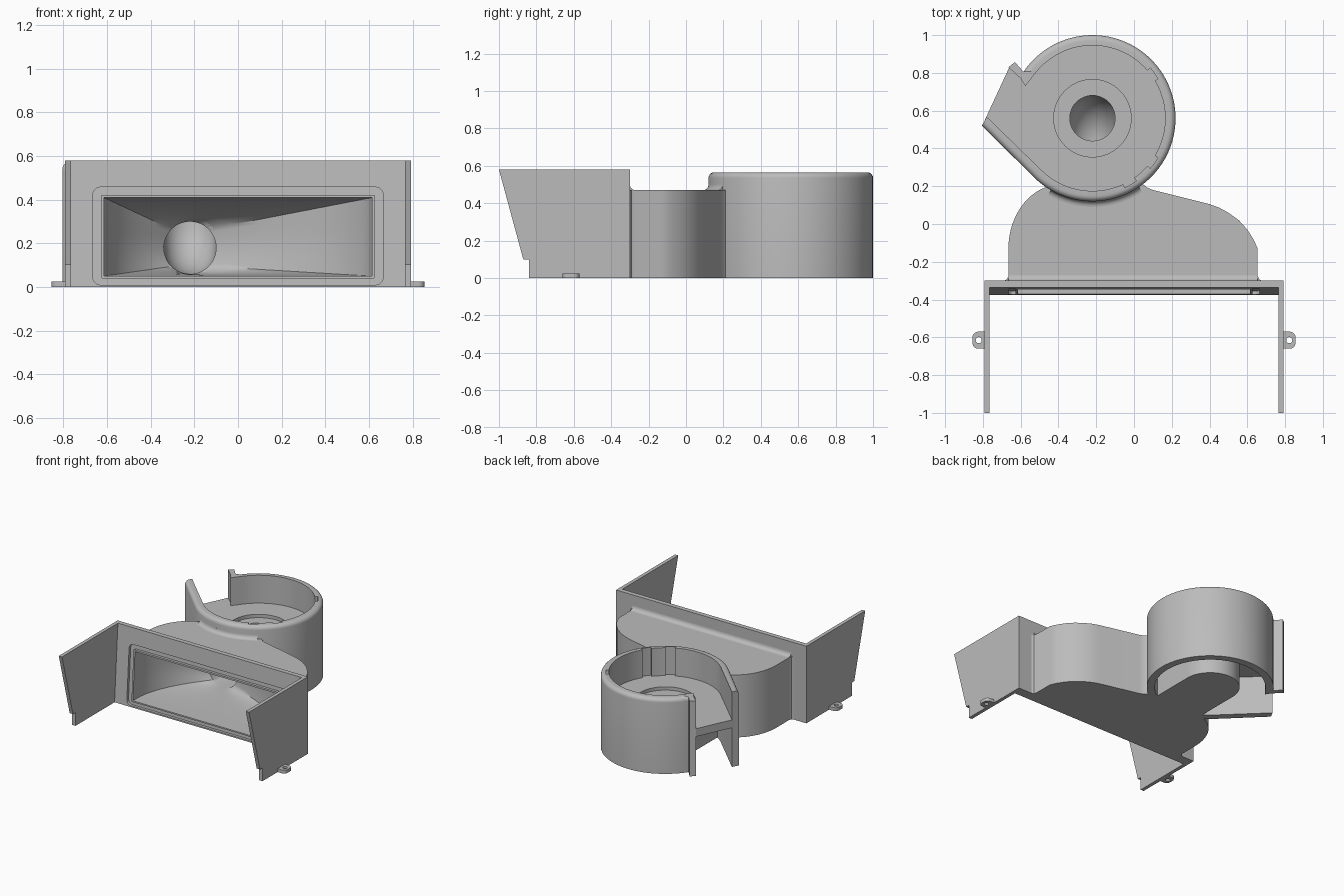
import bpy, bmesh
from math import sin, cos, radians, pi

if "Cube" in bpy.data.objects:
    bpy.data.objects.remove(bpy.data.objects["Cube"])

grey = bpy.data.materials.new("plain_grey")
grey.use_nodes = True
grey.diffuse_color = (0.5, 0.5, 0.5, 1)
grey.node_tree.nodes["Principled BSDF"].inputs["Base Color"].default_value = (0.5, 0.5, 0.5, 1)

CX, CY, R = -0.22, 0.56, 0.44      # blower centre and radius
SHELF = 0.355                      # top of the blower shelf


def loft(name, loops, ring=False, bevel=None):
    """Skin equal-length loops; cap the ends, or join last to first."""
    bm = bmesh.new()
    rows = [[bm.verts.new(p) for p in loop] for loop in loops]
    n = len(rows[0])
    pairs = list(zip(rows, rows[1:]))
    if ring:
        pairs.append((rows[-1], rows[0]))
    else:
        bm.faces.new(rows[0])
        bm.faces.new(rows[-1])
    for a, b in pairs:
        for i in range(n):
            j = (i + 1) % n
            bm.faces.new((a[i], a[j], b[j], b[i]))
    bmesh.ops.recalc_face_normals(bm, faces=bm.faces)
    if bevel:
        count, size = bevel
        chosen = set(rows[-1][:count])
        edges = [e for e in bm.edges if all(v in chosen for v in e.verts)]
        bmesh.ops.bevel(bm, geom=edges, offset=size, segments=5, profile=0.5, affect='EDGES')
    mesh = bpy.data.meshes.new(name)
    bm.to_mesh(mesh)
    bm.free()
    mesh.materials.append(grey)
    ob = bpy.data.objects.new(name, mesh)
    bpy.context.collection.objects.link(ob)
    return ob


def prism(name, pts, z0, z1, bevel=None):
    return loft(name, [[(x, y, z) for x, y in pts] for z in (z0, z1)], bevel=bevel)


def bar(name, pts, x0, x1):
    return loft(name, [[(x, y, z) for y, z in pts] for x in (x0, x1)])


def arc(cx, cy, rx, ry, a0, a1, n):
    return [(cx + rx * cos(radians(a0 + (a1 - a0) * i / n)),
             cy + ry * sin(radians(a0 + (a1 - a0) * i / n))) for i in range(n + 1)]


def disc(name, x, y, r, z0, z1, n=64):
    return prism(name, arc(x, y, r, r, 0, 360 - 360 / n, n - 1), z0, z1)


def combine(ob, other, op='DIFFERENCE', keep=False):
    mod = ob.modifiers.new("combine", 'BOOLEAN')
    mod.object, mod.operation, mod.solver = other, op, 'EXACT'
    graph = bpy.context.evaluated_depsgraph_get()
    mesh = bpy.data.meshes.new_from_object(ob.evaluated_get(graph))
    ob.modifiers.clear()
    ob.data = mesh
    if not keep:
        bpy.data.objects.remove(other)


# Air passage cutter: wide slot narrowing to a round tube that elbows upwards
N, TR, TZ = 48, 0.12, 0.18
angles = [2 * pi * i / N for i in range(N)]
passage = []
for k in range(-1, 13):
    t = max(k, 0) / 12
    y = -0.45 if k < 0 else -0.32 + 0.46 * t
    w = t ** 2
    loop = []
    for a in angles:
        m = max(abs(cos(a)), abs(sin(a)))
        sx, sz = 0.615 * cos(a) / m, 0.23 + 0.18 * sin(a) / m
        loop.append((sx * (1 - w) + (CX + TR * cos(a)) * w, y,
                     sz * (1 - w) + (TZ + TR * sin(a)) * w))
    passage.append(loop)
BEND = 0.125
for k in range(9):
    b = radians(90 * k / 8)
    y, z = CY - BEND + BEND * sin(b), TZ + BEND - BEND * cos(b)
    passage.append([(CX + TR * cos(a), y - TR * sin(a) * sin(b), z + TR * sin(a) * cos(b))
                    for a in angles])
passage.append([(x, y, 0.45) for x, y, z in passage[-1]])
cutter = loft("air_passage_cutter", passage)
cutter.hide_render = True

# Plenum with a tongue running under the blower
outline = [(-0.69, -0.305), (-0.688, -0.3), (-0.672, -0.292), (-0.665, -0.275)]
outline += arc(-0.385, -0.13, 0.28, 0.34, 180, 90, 16)
outline += [(0.0, 0.25), (0.055, 0.205), (0.07, 0.192), (0.1, 0.18)]
outline += [(0.4, 0.105), (0.45, 0.087), (0.5, 0.06), (0.555, 0.02), (0.6, -0.03), (0.632, -0.08),
            (0.655, -0.13), (0.655, -0.275), (0.662, -0.292), (0.678, -0.3), (0.68, -0.305)]
plenum = prism("plenum", outline, 0, 0.47)
combine(plenum, disc("plenum_cutter", CX, CY, 0.42, -0.1, 0.6, 96))
tongue = [(CX + 0.205, 0.0)] + arc(CX, CY, 0.205, 0.205, 0, 180, 32) + [(CX - 0.205, 0.0)]
combine(plenum, prism("tongue", tongue, 0, 0.32), 'UNION')
combine(plenum, cutter, keep=True)

# Fillets where the plenum roof meets the plate and the blower
fillet = [(-0.305, 0.46), (-0.305, 0.5)] + arc(-0.27, 0.5, 0.03, 0.03, 180, 270, 6) + [(-0.27, 0.46)]
bar("plate_fillet", fillet, -0.665, 0.655)
section = [(R - 0.02, 0.46), (R - 0.02, 0.5)] + arc(R + 0.03, 0.5, 0.03, 0.03, 180, 270, 6) + [(R + 0.03, 0.46)]
loft("blower_fillet", [[(CX + r * cos(radians(a)), CY + r * sin(radians(a)), z) for r, z in section]
                       for a in range(240, 308, 4)])

# Blower housing: C-shaped wall with straight outlet side and end post
outer = arc(CX, CY, R, R, 146, -135, 84) + [(-0.805, 0.52)]
inner = [(-0.78, 0.568)] + arc(CX, CY, 0.385, 0.385, -135, 141, 84)
post = [(-0.575, 0.73), (-0.6, 0.77), (-0.665, 0.83), (-0.63, 0.857), (-0.59, 0.811)]
housing = prism("blower_housing", outer + inner + post, 0, 0.565, bevel=(len(outer), 0.03))
combine(housing, cutter, keep=True)
for mid in (-60, -36, 36):
    slot = arc(CX, CY, 0.405, 0.405, mid - 5, mid + 5, 4) + arc(CX, CY, 0.36, 0.36, mid + 5, mid - 5, 4)
    combine(housing, prism("slot_cutter", slot, SHELF, 0.7))

# Blower shelf with recessed inlet
floor = arc(CX, CY, 0.4, 0.4, 141, -135, 72) + [(-0.79, 0.55), (-0.66, 0.83), (-0.6, 0.775)]
shelf = prism("blower_shelf", floor, 0.295, SHELF)
combine(shelf, disc("recess_cutter", CX, CY, 0.205, 0.33, 0.5))
combine(shelf, cutter, keep=True)


# Front plate with sloping face, gasket groove and outlet slot
def face_y(z):
    return -0.375 + 0.04 * z / 0.58


def rounded(hx, z0, z1, r):
    pts = []
    for x, z, a in ((hx - r, z1 - r, 0), (r - hx, z1 - r, 90), (r - hx, z0 + r, 180), (hx - r, z0 + r, 270)):
        pts += arc(x, z, r, r, a, a + 90, 5)
    return pts


plate = bar("front_plate", [(-0.3, 0), (-0.3, 0.58), (-0.335, 0.58), (-0.375, 0)], -0.79, 0.79)
big, small = rounded(0.665, 0.01, 0.458, 0.035), rounded(0.627, 0.04, 0.422, 0.006)
groove = [[(x, face_y(z) + d, z) for x, z in pts]
          for pts, d in ((big, -0.05), (big, 0.02), (small, 0.02), (small, -0.05))]
combine(plate, loft("groove_cutter", groove, ring=True))
combine(plate, cutter)

# Side walls and screw tabs
wall = [(-1, 0.58), (-0.3, 0.58), (-0.3, 0), (-0.84, 0), (-0.84, 0.1), (-0.87, 0.1)]
for side, s in (("left", 1), ("right", -1)):
    bar(side + "_wall", wall, s * 0.765, s * 0.792)
    tab = [(0.78, -0.66)] + arc(0.825, -0.63, 0.03, 0.03, -90, 0, 6) \
        + arc(0.825, -0.6, 0.03, 0.03, 0, 90, 6) + [(0.78, -0.57)]
    ear = prism(side + "_screw_tab", [(s * x, y) for x, y in tab], 0, 0.025)
    combine(ear, disc("screw_cutter", s * 0.822, -0.615, 0.016, -0.1, 0.1, 24))

# Smooth curved faces, keeping edges sharp
bpy.ops.object.select_all(action='DESELECT')
for ob in bpy.context.collection.objects:
    if ob.type == 'MESH':
        ob.select_set(True)
        bpy.context.view_layer.objects.active = ob
bpy.ops.object.shade_smooth_by_angle(angle=radians(30))
